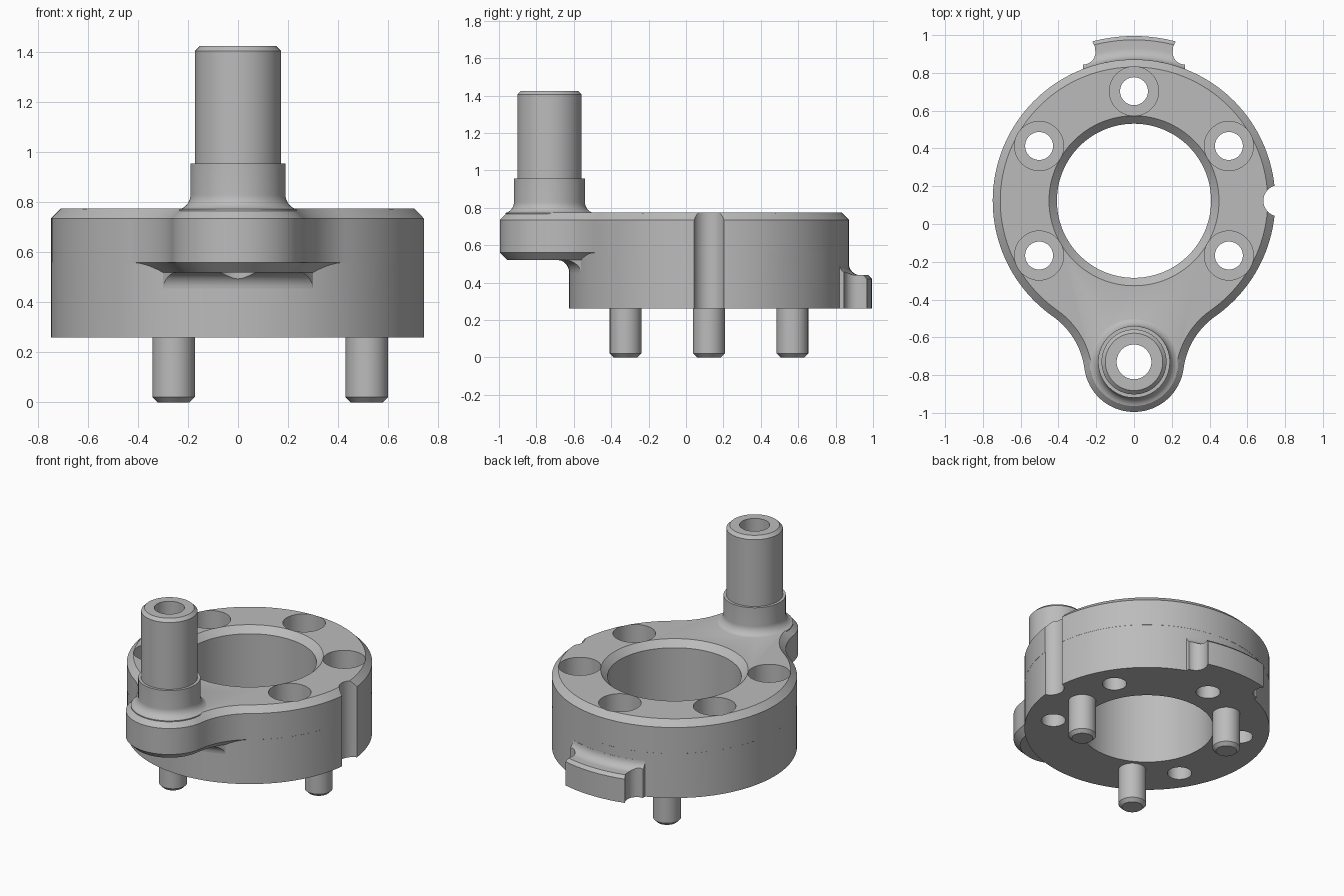
import bpy, bmesh
from math import sin, cos, pi, radians, atan2, sqrt, degrees

if "Cube" in bpy.data.objects:
    bpy.data.objects.remove(bpy.data.objects["Cube"])

steel = bpy.data.materials.new("grey steel")
steel.use_nodes = True
GREY = (0.5, 0.5, 0.5, 1)
steel.diffuse_color = GREY
steel.node_tree.nodes["Principled BSDF"].inputs["Base Color"].default_value = GREY

RING_Y, RING_R = 0.123, 0.748
BOSS_Y, BOSS_R, NECK_R = -0.73, 0.265, 0.4
BASE, TOP, ARM = 0.26, 0.775, 0.52
CH = 0.04


def finish(name, bm):
    bmesh.ops.recalc_face_normals(bm, faces=bm.faces)
    mesh = bpy.data.meshes.new(name)
    bm.to_mesh(mesh)
    bm.free()
    mesh.materials.append(steel)
    ob = bpy.data.objects.new(name, mesh)
    bpy.context.collection.objects.link(ob)
    return ob


def loft(name, layers):
    """Capped solid through equal-length loops given as (points, z)."""
    bm = bmesh.new()
    loops = [[bm.verts.new((x, y, z)) for x, y in pts] for pts, z in layers]
    n = len(loops[0])
    for a, b in zip(loops, loops[1:]):
        for i in range(n):
            j = (i + 1) % n
            bm.faces.new((a[i], a[j], b[j], b[i]))
    bm.faces.new(loops[0])
    bm.faces.new(loops[-1])
    return finish(name, bm)


def arc(cx, cy, r, a, b, n):
    """Points along an arc in degrees."""
    return [(cx + r * cos(radians(a + (b - a) * i / n)),
             cy + r * sin(radians(a + (b - a) * i / n))) for i in range(n + 1)]


def turned(name, profile, x, y, n=48):
    """Solid of revolution from (radius, z) pairs, capped at both ends."""
    return loft(name, [(arc(x, y, r, 0, 360, n)[:-1], z) for r, z in profile])


def band(name, profile, x, y, n=128):
    """Ring-shaped solid from a closed (radius, z) section."""
    bm = bmesh.new()
    rows = [[bm.verts.new((px, py, z)) for px, py in arc(x, y, r, 0, 360, n)[:-1]]
            for r, z in profile]
    for k, a in enumerate(rows):
        b = rows[(k + 1) % len(rows)]
        for i in range(n):
            j = (i + 1) % n
            bm.faces.new((a[i], a[j], b[j], b[i]))
    return finish(name, bm)


def combine(ob, other, operation):
    mod = ob.modifiers.new("join", "BOOLEAN")
    mod.operation, mod.solver, mod.object = operation, "EXACT", other
    dg = bpy.context.evaluated_depsgraph_get()
    mesh = bpy.data.meshes.new_from_object(ob.evaluated_get(dg))
    ob.modifiers.clear()
    ob.data = mesh
    bpy.data.objects.remove(other)


# Neck fillet centre, tangent to both ring and boss
gap = RING_Y - BOSS_Y
d1, d2 = RING_R + NECK_R, BOSS_R + NECK_R
drop = (d1 * d1 - d2 * d2 + gap * gap) / (2 * gap)
NX, NY = sqrt(d1 * d1 - drop * drop), RING_Y - drop
A1 = degrees(atan2(drop, NX))
A2 = degrees(atan2(BOSS_Y - NY, NX))


def outline(d):
    """Ring-and-arm outline moved inwards by d."""
    return (arc(0, RING_Y, RING_R - d, -A1, 180 + A1, 120)[:-1]
            + arc(-NX, NY, NECK_R + d, A1, A2, 14)[:-1]
            + arc(0, BOSS_Y, BOSS_R - d, 180 + A2, 360 - A2, 40)[:-1]
            + arc(NX, NY, NECK_R + d, 180 - A2, 180 - A1, 14)[:-1])


# Upper plate with arm, chamfered above and below
body = loft("flange_body", [(outline(CH), ARM), (outline(0), ARM + CH),
                            (outline(0), TOP - CH), (outline(CH), TOP)])

# Lower ring drum
combine(body, turned("drum", [(RING_R - 0.0005, BASE), (RING_R - 0.0005, 0.65)],
                     0, RING_Y, 160), "UNION")

# Fillet between the arm's underside and the drum
F = 0.065
fillet = band("arm_fillet", [(0.6, ARM - F)]
              + arc(RING_R + F, ARM - F, F, 180, 90, 8)
              + [(RING_R + F, ARM + 0.01), (0.6, ARM + 0.01)], 0, RING_Y)
combine(fillet, loft("arm_trim", [(outline(CH + 0.001), 0.4), (outline(CH + 0.001), 0.6)]),
        "INTERSECT")
combine(body, fillet, "UNION")

# Rear tab: turned section trimmed to a flared width
TAB_R = 0.872
tab = band("rear_tab", [(0.6, BASE), (TAB_R, BASE), (TAB_R, 0.42), (TAB_R - 0.02, 0.44)]
           + arc(RING_R + 0.06, 0.5, 0.06, 270, 180, 8) + [(0.6, 0.5)], 0, RING_Y)
side = [(0.225, 1.1), (0.225, 0.975), (0.208, 0.94)] + arc(0.27, 0.91, 0.066, 180, 270, 8) + [(0.27, 0.7)]
shape = side + [(-x, y) for x, y in reversed(side)]
combine(tab, loft("tab_trim", [(shape, 0.2), (shape, 0.6)]), "INTERSECT")
combine(body, tab, "UNION")

# Hollow post on the arm, with a filleted collar
collar = arc(0.25, 0.83, 0.06, 255, 180, 8)
combine(body, turned("post", [(collar[0][0], 0.7)] + collar
                     + [(0.19, 0.955), (0.172, 0.955), (0.172, 1.405), (0.152, 1.425)],
                     0, BOSS_Y, 64), "UNION")
combine(body, turned("post_hole", [(0.092, 0.1), (0.092, 1.6)], 0, BOSS_Y), "DIFFERENCE")

# Central bore with a chamfered rim
combine(body, turned("bore", [(0.408, 0.1), (0.408, TOP - 0.042), (0.45, TOP), (0.45, 0.9)],
                     0, RING_Y, 128), "DIFFERENCE")

# Five counterbored bolt holes
for a in (-30, 30, 90, 150, 210):
    x, y = 0.58 * cos(radians(a)), RING_Y + 0.58 * sin(radians(a))
    combine(body, turned("bolt_hole", [(0.074, 0.1), (0.074, 0.47), (0.13, 0.47), (0.13, 0.9)],
                         x, y), "DIFFERENCE")

# Side notch
combine(body, turned("notch", [(0.083, 0.1), (0.083, 0.9)], 0.768, RING_Y), "DIFFERENCE")

# Three locating pins under the ring
parts = [body]
for k, name in enumerate(("left_pin", "back_right_pin", "front_right_pin")):
    a = k * 2 * pi / 3
    parts.append(turned(name, [(0.064, 0), (0.085, 0.021), (0.085, BASE + 0.02)],
                        0.515 * cos(a), RING_Y + 0.515 * sin(a)))

bpy.ops.object.select_all(action="DESELECT")
for ob in parts:
    ob.select_set(True)
bpy.context.view_layer.objects.active = body
bpy.ops.object.shade_smooth_by_angle(angle=radians(30))
